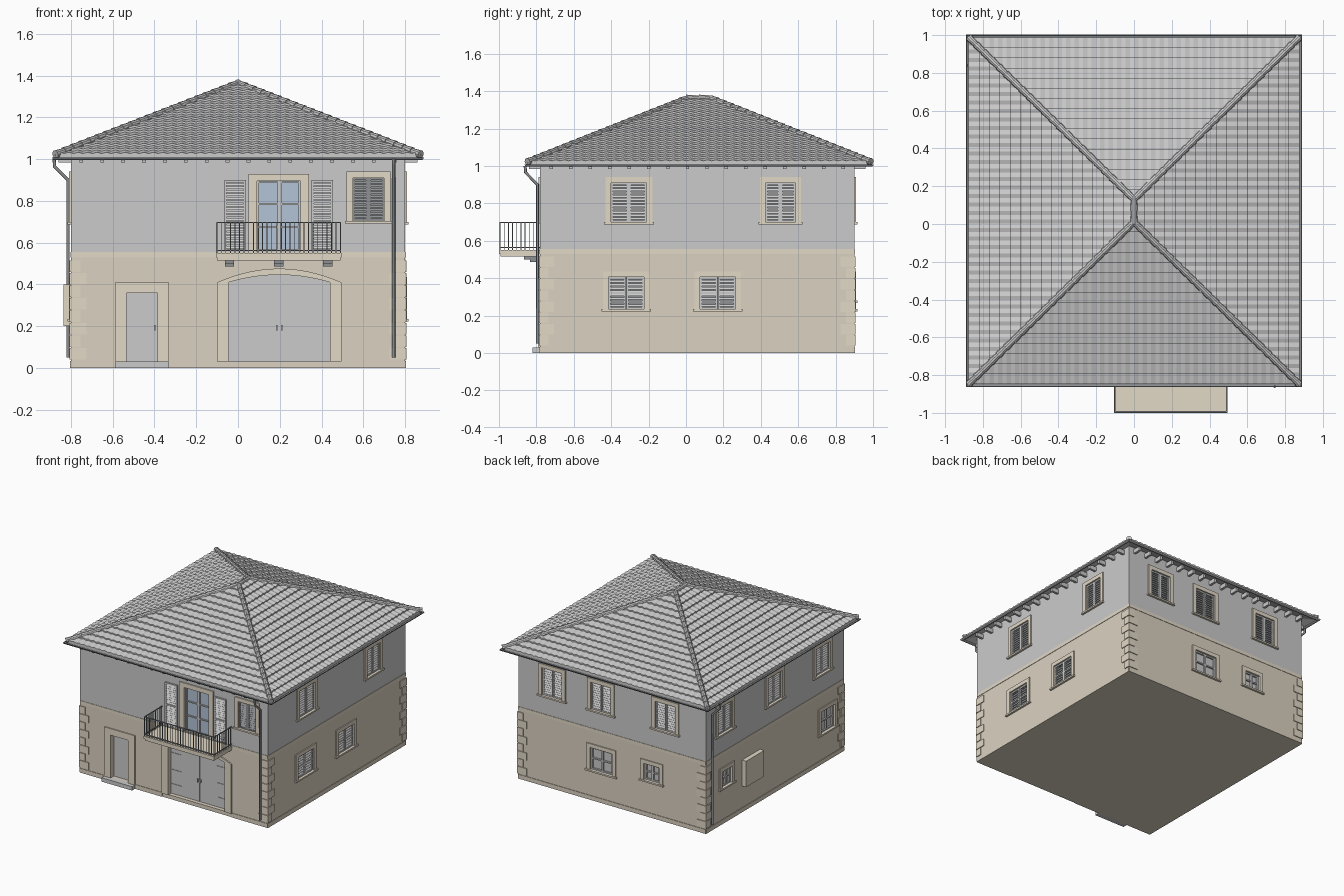
import bpy, bmesh, math
from mathutils import Vector

if "Cube" in bpy.data.objects:
    bpy.data.objects.remove(bpy.data.objects["Cube"])

parts = {}                                   # part name -> (verts, faces)
WX, YF, YB = 0.80, -0.78, 0.90               # wall planes


def at(side, u, z, d):
    """Facade coordinates: u along the wall, z up, d outward from the wall."""
    return {'front': (u, YF - d, z), 'back': (u, YB + d, z),
            'left': (-WX - d, u, z), 'right': (WX + d, u, z)}[side]


def add(part, verts, faces):
    V, F = parts.setdefault(part, ([], []))
    n = len(V)
    V += verts
    F += [[i + n for i in f] for f in faces]


def prism(part, side, pts, d0, d1, tilt=0):
    """Extrude an outline (u, z) from depth d0 to d1; tilt leans upper points inward."""
    n, zm = len(pts), min(p[1] for p in pts)
    vs = [at(side, u, z, d - (tilt if z > zm else 0)) for d in (d0, d1) for u, z in pts]
    add(part, vs, [list(range(n)), list(range(n, 2 * n))] +
        [[i, (i + 1) % n, n + (i + 1) % n, n + i] for i in range(n)])


def box(part, side, u0, u1, z0, z1, d0, d1, tilt=0):
    prism(part, side, [(u0, z0), (u1, z0), (u1, z1), (u0, z1)], d0, d1, tilt)


def loft(part, rings, close=False, cap=False):
    """Rings are (half_x, y_min, y_max, z) rectangles joined in order."""
    vs = [p for hx, a, b, z in rings for p in ((-hx, a, z), (hx, a, z), (hx, b, z), (-hx, b, z))]
    n = len(rings)
    fs = [[4 * i + k, 4 * i + (k + 1) % 4, 4 * ((i + 1) % n) + (k + 1) % 4, 4 * ((i + 1) % n) + k]
          for i in range(n if close else n - 1) for k in range(4)]
    if cap:
        fs += [[0, 1, 2, 3], [4 * n - 4 + k for k in range(4)]]
    add(part, vs, fs)


def louvres(part, side, u0, u1, z0, z1, d, mid=False):
    """One louvred shutter leaf."""
    s = 0.011
    for a in (u0, u1 - s):
        box(part, side, a, a + s, z0, z1, d - 0.012, d)
    for z in [z0, z1 - s] + ([(z0 + z1 - s) / 2] if mid else []):
        box(part, side, u0 + s, u1 - s, z, z + s, d - 0.012, d)
    n = int((z1 - z0 - 2 * s) / 0.0165)
    for i in range(n):
        z = z0 + s + (i + 0.1) * (z1 - z0 - 2 * s) / n
        box(part, side, u0 + s, u1 - s, z, z + 0.012, d - 0.004, d - 0.001, 0.007)


def window(side, c, w, z0, z1, panes=False, part='window_shutters', mid=False):
    a, b, m = c - w / 2, c + w / 2, 0.03
    box('opening_cutter', side, a, b, z0, z1, -0.03, 0.05)
    for u in (a - m, b):
        box('window_surrounds', side, u, u + m, z0, z1, -0.005, 0.008)
    box('window_surrounds', side, a - m, b + m, z1, z1 + m, -0.005, 0.008)
    box('window_sills', side, a - m - 0.008, b + m + 0.008, z0 - 0.012, z0, -0.02, 0.016)
    box('window_backs', side, a, b, z0, z1, -0.032, -0.024)
    if panes:
        box('window_panes', side, a, b, z0, z1, -0.026, -0.018)
        for u in (a, c - 0.007, b - 0.014):
            box('window_grilles', side, u, u + 0.014, z0, z1, -0.02, -0.006)
        for z in (z0, (z0 + z1) / 2 - 0.004, z1 - 0.01):
            box('window_grilles', side, a, b, z, z + 0.01, -0.02, -0.007)
    else:
        louvres(part, side, a, c - 0.001, z0, z1, -0.004, mid)
        louvres(part, side, c + 0.001, b, z0, z1, -0.004, mid)


# walls, plinth and floor band
loft('lower_walls', [(WX, YF, YB, 0), (WX, YF, YB, 0.55)], cap=True)
loft('upper_walls', [(WX, YF, YB, 0.55), (WX, YF, YB, 1.035)], cap=True)
for s, spans in {'front': [(-.8, -.59), (-.33, -.10), (.495, .8)], 'back': [(-.8, .8)],
                 'left': [(YF, YB)], 'right': [(YF, YB)]}.items():
    for a, b in spans:
        box('plinth', s, a, b, 0, 0.033, -0.01, 0.004)
    lo, hi = (-WX, WX) if s in ('front', 'back') else (YF, YB)
    box('floor_band', s, lo, hi, 0.53, 0.555, -0.01, 0.003)

# corner quoins
for s in ('front', 'back'):
    for sx in (-1, 1):
        for i in range(8):
            w, v = ((0.075, 0.045), (0.045, 0.075))[i % 2]
            u = sorted((sx * (WX - w), sx * (WX + 0.006)))
            box('quoins', s, *u, 0.04 + i * 0.06, 0.095 + i * 0.06, -v, 0.006)

# windows on all sides
window('front', 0.625, 0.15, 0.705, 0.91, part='dark_shutters')
for s, c, w in [('right', -.305, .19), ('right', .505, .16), ('back', .51, .17), ('back', .095, .17),
                ('back', -.455, .17), ('left', .67, .17), ('left', .065, .17), ('left', -.52, .17)]:
    window(s, c, w, 0.70, 0.91)
for c in (-.32, .17):
    window('right', c, .19, .235, .405, mid=True)
for s, c, w, z in [('back', .09, .19, .235), ('back', -.34, .13, .28),
                   ('left', .65, .12, .28), ('left', -.58, .17, .235)]:
    window(s, c, w, z, .405, panes=True)
box('meter_box', 'left', .24, .46, .20, .40, -.01, .035)

# entrance door with step
box('opening_cutter', 'front', -.535, -.385, .03, .36, -.04, .05)
for a, b, z0, z1 in [(-.59, -.535, 0, .36), (-.385, -.33, 0, .36), (-.59, -.33, .36, .41)]:
    box('door_surrounds', 'front', a, b, z0, z1, -.005, .008)
box('entrance_door', 'front', -.535, -.385, .03, .36, -.045, -.032)
box('entrance_step', 'front', -.59, -.33, 0, .03, -.005, .04)
box('hinges_and_handles', 'front', -.402, -.394, .18, .205, -.034, -.02)


# arched garage door
def arch(u0, u1, zs, rise, n=16):
    return [(u0 + (u1 - u0) * i / n, zs + rise * (1 - (2 * i / n - 1) ** 2)) for i in range(n + 1)]


inner = [(-.045, .03)] + arch(-.045, .44, .41, .036) + [(.44, .03)]
outer = [(-.10, .03)] + arch(-.10, .495, .41, .066) + [(.495, .03)]
prism('opening_cutter', 'front', inner, -.04, .05)
prism('garage_door', 'front', inner, -.045, -.03)
for i in range(len(inner) - 1):
    prism('door_surrounds', 'front', [outer[i], outer[i + 1], inner[i + 1], inner[i]], -.005, .01)
box('hinges_and_handles', 'front', .196, .199, .033, .44, -.031, -.028)
for z in (.10, .21, .34):
    for a in (-.045, .35):
        box('hinges_and_handles', 'front', a, a + .09, z, z + .008, -.031, -.026)
for a in (.182, .205):
    box('hinges_and_handles', 'front', a, a + .008, .18, .205, -.031, -.018)

# balcony door with open shutters
box('opening_cutter', 'front', .09, .30, .56, .895, -.03, .05)
for a, b, z0, z1 in [(.05, .09, .556, .895), (.30, .34, .556, .895), (.05, .34, .895, .93)]:
    box('door_surrounds', 'front', a, b, z0, z1, -.005, .008)
box('balcony_glass', 'front', .09, .30, .56, .895, -.032, -.022)
for a in (.09, .19, .20, .29):
    box('balcony_door_frame', 'front', a, a + .01, .56, .895, -.024, -.012)
for z in (.56, .67, .78, .885):
    box('balcony_door_frame', 'front', .09, .30, z, z + .009, -.024, -.014)
for a in (-.065, .352):
    louvres('window_shutters', 'front', a, a + .103, .56, .90, .02, mid=True)

# balcony slab, corbels and railing
box('balcony_slab', 'front', -.105, .495, .53, .55, -.01, .22)
box('balcony_slab', 'front', -.10, .49, .515, .53, -.01, .213)
for c in (-.04, .195, .43):
    for z0, z1, d in [(.50, .515, .085), (.485, .50, .055)]:
        box('corbels', 'front', c - .022, c + .022, z0, z1, -.01, d)
for z in (.56, .694):
    box('balcony_railing', 'front', -.104, .494, z, z + .006, .211, .218)
    for a in (-.104, .488):
        box('balcony_railing', 'front', a, a + .006, z, z + .006, 0, .215)
for i in range(28):
    u = -.103 + i * .594 / 27
    box('balcony_railing', 'front', u - .0015, u + .0025, .55, .695, .212, .216)
for i in range(10):
    for a in (-.103, .489):
        box('balcony_railing', 'front', a, a + .004, .55, .695, .012 + i * .0222, .016 + i * .0222)

# roof deck, gutter and rafter tails
EX, E0, E1, R0, R1, ZE, ZR = 0.875, -0.848, 0.988, 0.01, 0.13, 1.018, 1.362
loft('roof_deck', [(.79, -.77, .89, 1.032), (EX - .005, E0 + .005, E1 - .005, 1.003),
                   (EX - .005, E0 + .005, E1 - .005, ZE - .002), (.002, R0, R1, ZR - .003)], cap=False)
gut = [(r * math.cos(t), r * math.sin(t)) for r, ts in ((.012, range(7)), (.009, range(6, -1, -1)))
       for t in [math.pi + math.pi * k / 6 for k in ts]]
loft('gutters', [(.878 + o, -.851 - o, .991 + o, 1.008 + z) for o, z in gut], close=True)
for s in ('front', 'back', 'left', 'right'):
    lo, hi = (-.75, .75) if s in ('front', 'back') else (-.72, .84)
    for i in range(16):
        u = lo + (hi - lo) * i / 15
        box('rafter_tails', s, u - .009, u + .009, .983, 1.015, -.01, .06)

# roof tiles in overlapping wavy courses
COURSES, PITCH = 16, 0.045
for s in ('front', 'back', 'left', 'right'):
    ends = s in ('front', 'back')
    c, h0, h1 = (0, EX, 0) if ends else (.07, (E1 - E0) / 2, (R1 - R0) / 2)
    ov, run = {'front': (YF - E0, R0 - E0), 'back': (E1 - YB, E1 - R1)}.get(s, (EX - WX, EX))
    n = int(h0 / (PITCH / 4)) + 1

    def point(k, t, lift, wave):
        h = h0 + (h1 - h0) * t
        u = max(-h, min(h, k * PITCH / 4))
        z = ZE + (ZR - ZE) * t + lift + wave * math.cos(2 * math.pi * u / PITCH)
        return at(s, c + u, z, ov - run * t)
    for r in range(COURSES):
        t0, t1 = r / COURSES, (r + 1) / COURSES
        rows = [(t0, -.004, 0), (t0, .012, .003), (t1, .002, .003)]
        for k in range(-n, n):
            if abs(k + .5) * PITCH / 4 > h0 + (h1 - h0) * t0 + PITCH / 4:
                continue
            for p, q in ((0, 1), (1, 2)):
                add('roof_tiles', [point(k, *rows[p]), point(k + 1, *rows[p]),
                                   point(k + 1, *rows[q]), point(k, *rows[q])], [[0, 1, 2, 3]])


# hip and ridge cap tiles
def caps(a, b, n):
    a, b = Vector(a), Vector(b)
    q = (b - a).to_track_quat('Z', 'Y')
    for i in range(n):
        p0, p1 = a.lerp(b, i / n), a.lerp(b, (i + 1.08) / n)
        vs = [tuple(p + q @ Vector((rad * math.cos(t * math.pi / 5), rad * math.sin(t * math.pi / 5), 0)))
              for p, rad in ((p0, .02), (p1, .015)) for t in range(10)]
        add('hip_and_ridge_caps', vs, [list(range(10)), list(range(10, 20))] +
            [[k, (k + 1) % 10, 10 + (k + 1) % 10, 10 + k] for k in range(10)])


for sx in (-1, 1):
    caps((sx * EX, E0, ZE + .004), (0, R0, ZR), 22)
    caps((sx * EX, E1, ZE + .004), (0, R1, ZR), 22)
caps((0, R0 - .01, ZR), (0, R1 + .01, ZR), 2)

# materials and mesh objects
tan, trim, dark = (.71, .645, .535, 1), (.76, .69, .565, 1), (.27, .28, .29, 1)
colours = {'balcony_glass': (.45, .55, .68, 1)}
for names, col in ((('lower_walls', 'plinth'), tan),
                   (('floor_band', 'quoins', 'window_surrounds', 'window_sills', 'door_surrounds', 'meter_box',
                     'balcony_slab'), trim),
                   (('balcony_railing', 'window_backs', 'gutters', 'downpipes', 'dark_shutters', 'corbels'), dark)):
    colours.update({k: col for k in names})
mats = {}


def paint(ob):
    col = colours.get(ob.name)
    if col:
        if col not in mats:
            mats[col] = bpy.data.materials.new('paint')
            mats[col].diffuse_color = col
        ob.data.materials.append(mats[col])


for name, (V, F) in parts.items():
    me = bpy.data.meshes.new(name)
    me.from_pydata(V, [], F)
    bm = bmesh.new()
    bm.from_mesh(me)
    if name == 'roof_tiles':
        bmesh.ops.remove_doubles(bm, verts=bm.verts, dist=1e-5)
        bm.normal_update()
        for f in bm.faces:
            if f.normal.dot(f.calc_center_median() - Vector((0, .07, 0))) < 0:
                f.normal_flip()
    else:
        bmesh.ops.recalc_face_normals(bm, faces=bm.faces)
    bm.to_mesh(me)
    bm.free()
    ob = bpy.data.objects.new(name, me)
    bpy.context.collection.objects.link(ob)
    paint(ob)

# recess the openings into the walls
cutter = bpy.data.objects['opening_cutter']
cutter.hide_render = True
cutter.display_type = 'WIRE'
for name in ('lower_walls', 'upper_walls'):
    mod = bpy.data.objects[name].modifiers.new('openings', 'BOOLEAN')
    mod.operation, mod.object, mod.solver = 'DIFFERENCE', cutter, 'EXACT'

# downpipes
cu = bpy.data.curves.new('downpipes', 'CURVE')
cu.dimensions, cu.bevel_depth, cu.bevel_resolution, cu.use_fill_caps = '3D', .008, 2, True
for s, u in (('front', .745), ('left', .84)):
    sp = cu.splines.new('POLY')
    path = [(1.0, .08), (.965, .078), (.90, .014), (.05, .014)]
    sp.points.add(len(path) - 1)
    for p, (z, d) in zip(sp.points, path):
        p.co = (*at(s, u, z, d), 1)
pipes = bpy.data.objects.new('downpipes', cu)
bpy.context.collection.objects.link(pipes)
paint(pipes)

for m in bpy.data.materials:
    if m.users and not m.is_grease_pencil:
        m.use_nodes = True
        m.node_tree.nodes["Principled BSDF"].inputs["Base Color"].default_value = m.diffuse_color
